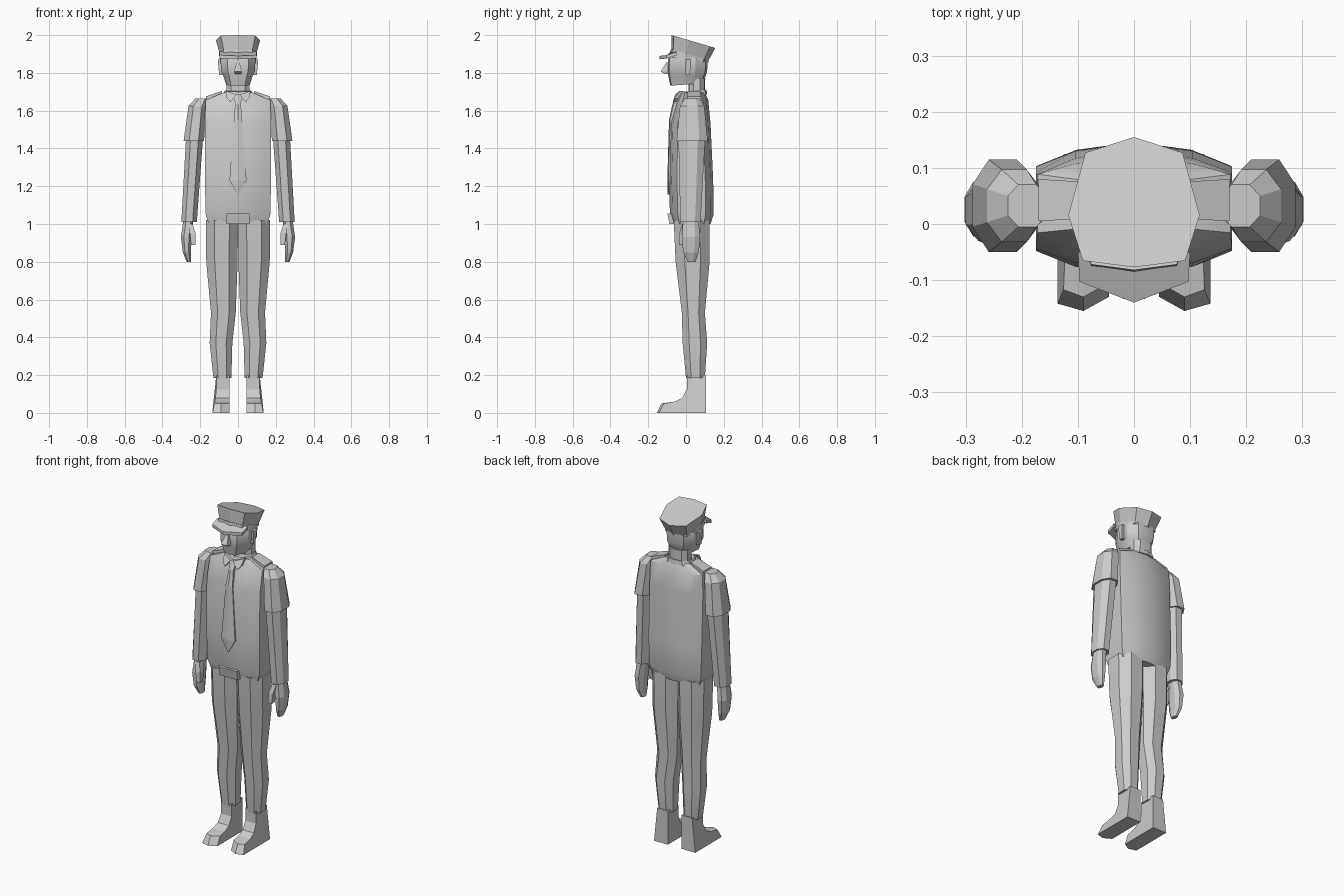
import bpy, bmesh

OCT = [(.27, 0), (.73, 0), (1, .27), (1, .73), (.73, 1), (.27, 1), (0, .73), (0, .27)]
BOX = [(0, 0), (1, 0), (1, 1), (0, 1)]


def sym(half):
    """Complete a profile given as its +x half (front to back, u from -1..1 mapped to 0..1)."""
    full = half + [(-x, y) for x, y in reversed(half) if x > 0]
    return [((x + 1) / 2, y) for x, y in full]


BODY = sym([(0, 0), (.6, .06), (1, .18), (1, .82), (.6, .94), (0, 1)])
CAP = sym([(0, 0), (.78, .05), (1, .4), (.74, .88), (0, 1)])
HEAD = sym([(0, 0), (.6, .04), (1, .3), (1, .7), (.6, .95), (0, 1)])


def ring(prof, x0, x1, y0, y1, zf, zb=None):
    """Fit a unit profile into a rectangle; z runs from zf (front) to zb (back)."""
    zb = zf if zb is None else zb
    return [(x0 + u * (x1 - x0), y0 + v * (y1 - y0), zf + v * (zb - zf)) for u, v in prof]


def loft(name, rings, mirror=False, smooth=False):
    bm = bmesh.new()
    vs = [[bm.verts.new(p) for p in r] for r in rings]
    n = len(vs[0])
    for a, b in zip(vs, vs[1:]):
        for i in range(n):
            j = (i + 1) % n
            bm.faces.new((a[i], a[j], b[j], b[i]))
    bm.faces.new(vs[0][::-1])
    bm.faces.new(vs[-1])
    bmesh.ops.recalc_face_normals(bm, faces=bm.faces)
    me = bpy.data.meshes.new(name)
    bm.to_mesh(me)
    bm.free()
    ob = bpy.data.objects.new(name, me)
    bpy.context.collection.objects.link(ob)
    if mirror:
        ob.modifiers.new("Mirror", 'MIRROR').use_mirror_merge = False
    if smooth:
        bpy.ops.object.select_all(action='DESELECT')
        ob.select_set(True)
        bpy.context.view_layer.objects.active = ob
        bpy.ops.object.shade_smooth_by_angle()
    return ob


def stack(name, prof, rows, **kw):
    return loft(name, [ring(prof, *r) for r in rows], **kw)


def centred(name, prof, rows, **kw):
    return stack(name, prof, [(-r[0], *r) for r in rows], **kw)


# Shirt body: half width, front y, back y, z
centred("shirt_body", BODY, [
    (.155, -.07, .13, 1.0), (.171, -.085, .146, 1.05), (.175, -.09, .144, 1.23),
    (.175, -.082, .13, 1.53), (.172, -.045, .118, 1.655), (.08, -.03, .10, 1.695)], smooth=True)
centred("belt_buckle", BOX, [(.06, -.088, 0, 1.0), (.06, -.098, 0, 1.055)])

# Trousers
stack("trouser_leg", OCT, [
    (.035, .13, .0, .10, .185), (.03, .15, -.018, .112, .37), (.012, .143, -.022, .10, .53),
    (.002, .168, -.055, .125, .80), (0, .17, -.065, .125, 1.02)], mirror=True, smooth=True)

# Shoes: side outlines at the inner edge, middle and outer edge
SHOE = [(.107, 0), (.107, .2), (.004, .2), (.004, .125), (-.02, .08), (-.06, .06)]


def shoe_outline(x, flare, toe):
    pts = SHOE + [(toe + .025, .05), (toe, 0)]
    return [(x + flare * max(0, 1 - z / .1), y, z) for y, z in pts]


loft("shoe", [shoe_outline(.045, 0, -.13), shoe_outline(.09, 0, -.155),
              shoe_outline(.115, .021, -.142)], mirror=True)

# Arms
stack("sleeve", OCT, [(.18, .288, -.05, .115, 1.44), (.165, .262, -.032, .097, 1.625),
                      (.155, .225, -.005, .07, 1.665)], mirror=True)
stack("forearm", OCT, [(.218, .30, -.03, .077, 1.01), (.185, .275, -.04, .102, 1.46)], mirror=True)
stack("hand", OCT, [(.248, .272, .008, .05, .80), (.25, .292, -.015, .068, .85),
                    (.245, .302, -.022, .075, .93), (.235, .288, -.015, .065, 1.03)], mirror=True)
stack("thumb", BOX, [(.225, .248, -.038, -.01, .89), (.225, .255, -.036, .0, .95),
                     (.24, .265, -.02, .02, 1.0)], mirror=True)

# Shoulder straps, collar and tie
loft("shoulder_strap", [[(.085, y, z) for y, z in ((.01, 1.69), (.075, 1.69), (.075, 1.705), (.01, 1.705))],
                        [(.17, y, z) for y, z in ((.005, 1.655), (.08, 1.655), (.08, 1.675), (.005, 1.675))]],
     mirror=True)
centred("collar", HEAD, [(.085, -.05, .112, 1.665, 1.685), (.068, -.025, .108, 1.70, 1.71)])
loft("collar_flap", [[(.008, y, 1.685), (.065, y + .025, 1.705), (.06, y, 1.668), (.04, y - .012, 1.645)]
                     for y in (-.058, -.04)], mirror=True)
loft("tie", [[(-w, y + .025, z), (-w, y + .006, z), (0, y, z), (w, y + .006, z), (w, y + .025, z)]
             for z, w, y in ((1.685, .024, -.05), (1.635, .015, -.072), (1.55, .022, -.09),
                             (1.23, .045, -.099), (1.155, .002, -.097))])

# Head
centred("neck", HEAD, [(.062, .012, .10, 1.66), (.062, .012, .102, 1.77)], smooth=True)
centred("head", HEAD, [
    (.062, -.083, .085, 1.732, 1.745), (.078, -.094, .105, 1.785), (.09, -.098, .112, 1.81),
    (.092, -.096, .115, 1.87), (.088, -.08, .112, 1.90, 1.87)], smooth=True)
stack("ear", BOX, [(.08, .1, -.002, .02, 1.79), (.08, .107, -.006, .028, 1.87)], mirror=True)
centred("nose", BOX, [(.016, -.115, -.08, 1.795), (.02, -.134, -.08, 1.808), (.009, -.104, -.08, 1.855)])

# Peaked cap
centred("cap_band", CAP, [(.098, -.088, .118, 1.885, 1.855), (.098, -.082, .118, 1.925, 1.875)])
centred("cap_crown", CAP, [(.096, -.077, .117, 1.92, 1.862), (.117, -.077, .155, 2.0, 1.932)])
loft("cap_visor", [[(-.1, -.05, 1.905 + d), (-.097, -.103, 1.888 + d), (0, -.14, 1.884 + d),
                    (.097, -.103, 1.888 + d), (.1, -.05, 1.905 + d), (0, -.06, 1.918 + d)]
                   for d in (-.012, .006)])
